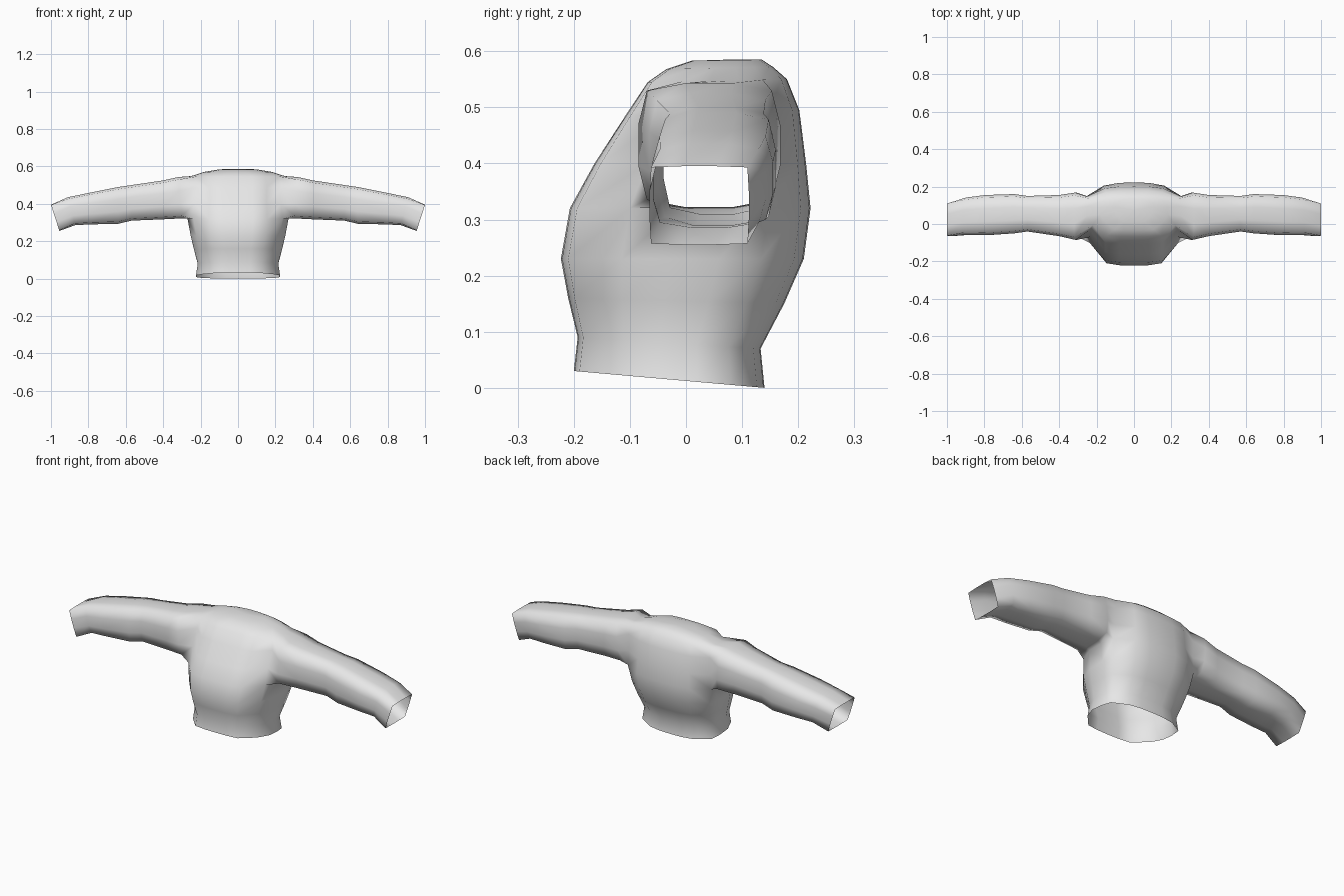
import bpy, bmesh

if "Cube" in bpy.data.objects:
    bpy.data.objects.remove(bpy.data.objects["Cube"])

fabric = bpy.data.materials.new("light_grey_fabric")
fabric.diffuse_color = (0.8, 0.8, 0.8, 1)
fabric.use_nodes = True
fabric.node_tree.nodes["Principled BSDF"].inputs["Base Color"].default_value = fabric.diffuse_color

# Half outline of the torso seen from above, front centre to back centre (unit size)
PLAN = [(0, -1), (.3, -.99), (.58, -.94), (.88, -.5), (1, -.1),
        (1, .3), (.95, .65), (.6, .92), (.3, .99), (0, 1)]

# Torso rings: front z, back z, half width, front y, back y
TORSO = [(.03, 0, .225, -.2, .14), (.09, .07, .215, -.193, .133),
         (.16, .15, .235, -.21, .175), (.23, .23, .253, -.223, .21),
         (.32, .32, .27, -.207, .222), (.40, .40, .262, -.163, .214),
         (.485, .495, .265, -.108, .202), (.545, .55, .25, -.068, .18),
         (.568, .572, .18, -.035, .155), (.583, .585, .10, .01, .135)]
HOLE_ROW, HOLE_COL, SPAN = 4, 3, 3      # where the sleeve leaves the torso

# Sleeve rings: x at bottom, x at top, front y, back y, bottom z, top z
SLEEVE = [(.30, .32, -.085, .168, .322, .543), (.40, .40, -.065, .155, .317, .525),
          (.57, .57, -.04, .15, .31, .50), (.64, .64, -.05, .16, .293, .49),
          (.78, .80, -.06, .155, .29, .458), (.87, .91, -.058, .142, .286, .435),
          (.955, 1.0, -.065, .112, .255, .395)]

bm = bmesh.new()

# Torso surface, leaving an armhole at the side
rows = []
for zf, zb, w, yf, yb in TORSO:
    row = []
    for px, py in PLAN:
        t = (py + 1) / 2
        row.append(bm.verts.new((px * w, yf + (yb - yf) * t, zf + (zb - zf) * t)))
    rows.append(row)
for r in range(len(rows) - 1):
    for c in range(len(PLAN) - 1):
        if HOLE_ROW <= r < HOLE_ROW + SPAN and HOLE_COL <= c < HOLE_COL + SPAN:
            continue
        bm.faces.new((rows[r][c], rows[r][c + 1], rows[r + 1][c + 1], rows[r + 1][c]))

# Closed collar top
crown = bm.verts.new((0, .075, .585))
for a, b in zip(rows[-1], rows[-1][1:]):
    bm.faces.new((a, b, crown))

# Walk around the armhole grid
walk = ([(0, c) for c in range(SPAN)] + [(r, SPAN) for r in range(SPAN)] +
        [(SPAN, c) for c in range(SPAN, 0, -1)] + [(r, 0) for r in range(SPAN, 0, -1)])
previous = [rows[HOLE_ROW + r][HOLE_COL + c] for r, c in walk]

# Boxy sleeve with softened corners, open at the cuff
for i, (xb, xt, y0, y1, z0, z1) in enumerate(SLEEVE):
    soft = .97 if i == len(SLEEVE) - 1 else .88
    ring = []
    for r, c in walk:
        u, v = 2 * c / SPAN - 1, 2 * r / SPAN - 1
        if abs(u) == 1 and abs(v) == 1:
            u, v = u * soft, v * soft
        t = (v + 1) / 2
        ring.append(bm.verts.new((xb + (xt - xb) * t,
                                  (y0 + y1) / 2 + u * (y1 - y0) / 2,
                                  z0 + (z1 - z0) * t)))
    n = len(ring)
    for k in range(n):
        j = (k + 1) % n
        bm.faces.new((previous[k], previous[j], ring[j], ring[k]))
    previous = ring

# Mirror to the other side and weld the centre seam
copy = bmesh.ops.duplicate(bm, geom=bm.verts[:] + bm.edges[:] + bm.faces[:])
for e in copy["geom"]:
    if isinstance(e, bmesh.types.BMVert):
        e.co.x = -e.co.x
bmesh.ops.remove_doubles(bm, verts=bm.verts[:], dist=1e-4)
bmesh.ops.recalc_face_normals(bm, faces=bm.faces[:])
for f in bm.faces:
    f.smooth = True

mesh = bpy.data.meshes.new("sweater")
bm.to_mesh(mesh)
bm.free()
mesh.materials.append(fabric)
sweater = bpy.data.objects.new("sweater", mesh)
bpy.context.collection.objects.link(sweater)
